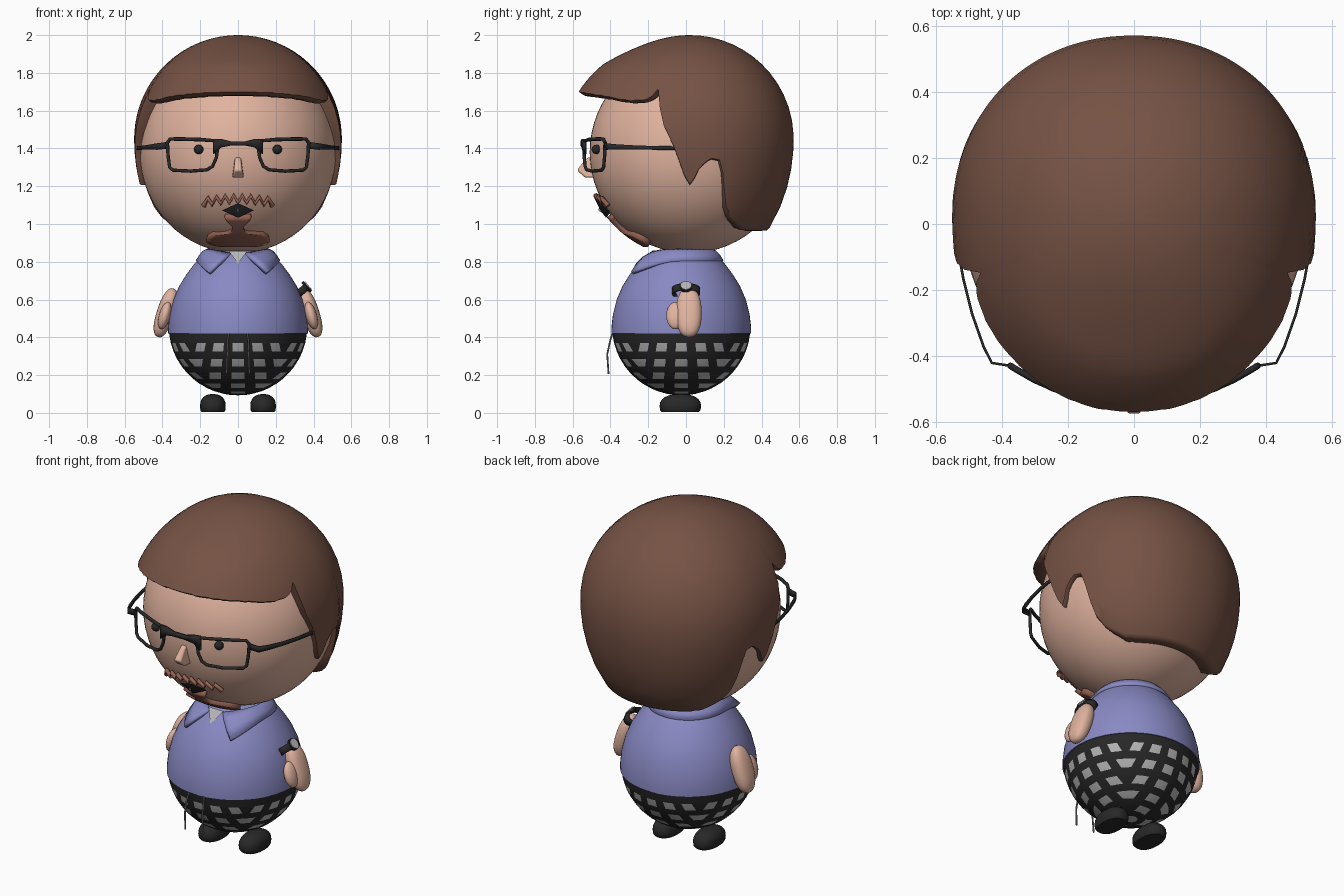
import bpy, bmesh, math
from mathutils import Vector, Matrix

if "Cube" in bpy.data.objects:
    bpy.data.objects.remove(bpy.data.objects["Cube"])

def material(name, r, g, b):
    m = bpy.data.materials.new(name)
    m.diffuse_color = (r, g, b, 1)
    m.use_nodes = True
    m.node_tree.nodes["Principled BSDF"].inputs["Base Color"].default_value = m.diffuse_color
    return m

SKIN = material("skin", .75, .45, .345)
HAIR = material("hair_brown", .18, .085, .058)
BEARD = material("beard_brown", .30, .12, .084)
SHIRT = material("shirt_blue", .25, .25, .55)
BLACK = material("charcoal", .021, .021, .022)
CHECK = material("check_grey", .47, .47, .47)
STRING = material("string_grey", .18, .18, .18)

def mesh(name, verts, faces, *mats):
    me = bpy.data.meshes.new(name)
    me.from_pydata(verts, [], faces)
    bm = bmesh.new()
    bm.from_mesh(me)
    bmesh.ops.recalc_face_normals(bm, faces=bm.faces)
    bm.to_mesh(me)
    bm.free()
    for m in mats:
        me.materials.append(m)
    ob = bpy.data.objects.new(name, me)
    bpy.context.collection.objects.link(ob)
    return ob

def ellipsoid(name, loc, size, mat, tilt=0, segs=32, floor=None, power=1):
    bm = bmesh.new()
    bmesh.ops.create_uvsphere(bm, u_segments=segs, v_segments=segs // 2, radius=1)
    for v in bm.verts:
        v.co = [math.copysign(abs(c) ** power, c) for c in v.co]
    bm.transform(Matrix.Translation(loc) @ Matrix.Rotation(tilt, 4, 'Y') @ Matrix.Diagonal((*size, 1)))
    for v in bm.verts:
        if floor is not None:
            v.co.z = max(v.co.z, floor)
    ob = mesh(name, [], [], mat)
    bm.to_mesh(ob.data)
    bm.free()
    return ob

def tube(name, pts, radius, mat, cyclic=False, radii=None):
    cu = bpy.data.curves.new(name, 'CURVE')
    cu.dimensions = '3D'
    cu.bevel_depth, cu.bevel_resolution, cu.use_fill_caps = radius, 2, True
    sp = cu.splines.new('POLY')
    sp.points.add(len(pts) - 1)
    for i, p in enumerate(pts):
        sp.points[i].co = (*p, 1)
        sp.points[i].radius = radii[i] if radii else 1
    sp.use_cyclic_u = cyclic
    cu.materials.append(mat)
    ob = bpy.data.objects.new(name, cu)
    bpy.context.collection.objects.link(ob)
    return ob

def grid_faces(rows, cols, wrap=False):
    return [(r * cols + c, r * cols + (c + 1) % cols, (r + 1) * cols + (c + 1) % cols, (r + 1) * cols + c)
            for r in range(rows - 1) for c in range(cols if wrap else cols - 1)]

def thicken(ob, t, offset=0):
    sol = ob.modifiers.new("thick", 'SOLIDIFY')
    sol.thickness, sol.offset = t, offset

def lerp_table(t, x):
    for (x0, y0), (x1, y1) in zip(t, t[1:]):
        if x <= x1:
            return y0 + (y1 - y0) * max(0, (x - x0) / (x1 - x0))
    return t[-1][1]

def face_y(x, z, r=.53):
    return .02 - math.sqrt(max(.002, r * r - x * x - (z - 1.38) ** 2))

# Head
ellipsoid("head", (0, .02, 1.38), (.52, .53, .534), SKIN, segs=64)

# Hair: columns running from the crown down to a shaped hairline, closed back to the head
EDGE = [(-.6, 1.71), (-.56, 1.70), (-.46, 1.685), (-.3, 1.655), (-.21, 1.66), (-.17, 1.685), (-.145, 1.72),
        (-.14, 1.62), (-.12, 1.53), (-.05, 1.385), (-.02, 1.28), (.025, 1.205), (.07, 1.30), (.125, 1.35),
        (.185, 1.34), (.2, 1.24), (.21, 1.1), (.24, 1.04), (.31, .985), (.6, .975)]

def hair_point(a, z):
    d = (z - 1.45) / .55 * (1 if z > 1.45 else .75)
    s = .55 * math.sqrt(max(0, 1 - d * d))
    c, q = (math.copysign(abs(t) ** .95, t) for t in (math.cos(a), math.sin(a)))
    bulge = 1 + .2 * min(1, max(0, (2 - z) / .15)) if q < 0 else 1
    return Vector((s * c, .02 + s * bulge * q, z))

COLS, ROWS = 160, 18
columns = []
for i in range(COLS):
    a = 2 * math.pi * i / COLS
    z = 1.9
    while z > lerp_table(EDGE, hair_point(a, z).y):
        z -= .004
    col = [hair_point(a, 2 - (2 - z) * (k / ROWS) ** 2) for k in range(1, ROWS + 1)]
    d = col[-1] - Vector((0, .02, z))
    inner = min(1, .5 * math.sqrt(1 - ((z - 1.38) / .53) ** 2) / d.length)
    columns.append(col + [Vector((0, .02, z - .06 * (1 - inner))) + d * (1 - .15 * (1 - inner)),
                          Vector((0, .02, z - .07 * (1 - inner))) + d * (1 - .4 * (1 - inner)),
                          Vector((0, .02, z)) + d * inner])
verts = [col[k] for k in range(ROWS + 3) for col in columns] + [Vector((0, .02, 2))]
faces = grid_faces(ROWS + 3, COLS, True) + [(i, (i + 1) % COLS, len(verts) - 1) for i in range(COLS)]
mesh("hair", verts, faces, HAIR)

# Nose
nose = mesh("nose", [(-.018, -.47, 1.36), (.018, -.47, 1.36), (-.032, -.47, 1.245), (.032, -.47, 1.245),
                     (-.014, -.525, 1.35), (.014, -.525, 1.35), (-.022, -.577, 1.285), (.022, -.577, 1.285),
                     (-.03, -.535, 1.245), (.03, -.535, 1.245)],
            [(0, 1, 5, 4), (4, 5, 7, 6), (6, 7, 9, 8), (8, 9, 3, 2), (0, 4, 6, 8, 2), (1, 3, 9, 7, 5), (0, 2, 3, 1)], SKIN)
bev = nose.modifiers.new("round", 'BEVEL')
bev.width, bev.segments = .01, 2

# Eyes and glasses
def lens_y(x):
    return -.55 + .87 * x * x

RIM = [(.105, 1.42), (.115, 1.44), (.2, 1.447), (.3, 1.45), (.36, 1.45), (.374, 1.43), (.37, 1.36),
       (.362, 1.30), (.345, 1.285), (.25, 1.28), (.165, 1.287), (.135, 1.305), (.115, 1.35)]
TEMPLE = [(.365, -.43, 1.418, .018), (.43, -.42, 1.41, .017), (.455, -.37, 1.408, .014), (.49, -.27, 1.405, .011),
          (.515, -.17, 1.403, .010), (.528, -.1, 1.402, .010), (.54, .02, 1.4, .010)]
for s, side in ((-1, "left"), (1, "right")):
    ellipsoid("eye_" + side, (s * .208, -.475, 1.395), (.025, .025, .025), BLACK, segs=16)
    tube("rim_" + side, [(s * x, lens_y(x), z) for x, z in RIM], .009, BLACK, True,
         [1.1 if z > 1.4 else 1 for x, z in RIM])
    verts = [(s * x, y, z + k * h) for k in (-1, 1) for x, y, z, h in TEMPLE]
    thicken(mesh("temple_" + side, verts, grid_faces(2, len(TEMPLE)), BLACK), .008)
verts = [(x, lens_y(x), z) for x, lo, hi in ((-.13, 1.37, 1.45), (-.09, 1.405, 1.45), (-.04, 1.415, 1.438),
         (.04, 1.415, 1.438), (.09, 1.405, 1.45), (.13, 1.37, 1.45)) for z in (lo, hi)]
thicken(mesh("bridge", verts, grid_faces(6, 2), BLACK), .02)

# Zigzag moustache
pts = []
for i in range(17):
    x = -.182 + .364 * i / 16
    z = 1.115 + .016 * math.cos(x * 9) + (.02 if i % 2 else -.018)
    pts.append((x, face_y(x, z, .548), z))
tube("moustache", pts, .013, BEARD)

# Mouth: diamond sloped with the face, with a small light centre
def diamond(name, w, h, y, z, mat):
    mesh(name, [(-w, y + .028, z), (0, y - .62 * h, z + h), (w, y + .028, z), (0, y + .62 * h, z - h),
                (0, y - .008, z), (0, y + .06, z)],
         [(0, 1, 4), (1, 2, 4), (2, 3, 4), (3, 0, 4), (1, 0, 5), (2, 1, 5), (3, 2, 5), (0, 3, 5)], mat)
diamond("mouth", .085, .038, -.447, 1.072, BLACK)
diamond("mouth_centre", .02, .011, -.455, 1.072, CHECK)

# Goatee: strip of varying width wrapped on the chin
GOATEE = [(1.035, .072), (1.015, .062), (.985, .032), (.955, .034), (.946, .06), (.938, .14), (.92, .168),
          (.9, .165), (.885, .14), (.877, .09)]
verts = [(w * (c / 5 - 1), face_y(w * (c / 5 - 1), z, .558), z) for z, w in GOATEE for c in range(11)]
goatee = mesh("goatee", verts, grid_faces(len(GOATEE), 11), BEARD)
if goatee.data.polygons[40].normal.y > 0:
    goatee.data.flip_normals()
thicken(goatee, .05, -1)

# Shirt
BY = -.025
PROFILE = [(.34, .42), (.37, .42), (.369, .46), (.362, .52), (.342, .6), (.312, .67), (.275, .73), (.23, .79),
           (.185, .835), (.15, .86)]
verts = [(r * math.cos(i * math.pi / 32), BY + r * math.sin(i * math.pi / 32), z) for r, z in PROFILE for i in range(64)]
n = len(verts)
mesh("shirt", verts, grid_faces(len(PROFILE), 64, True) + [tuple(range(n - 64, n))], SHIRT)

# Collar: flared ring, open and dipping at the front with drooping points
verts = []
for k in range(4):
    for i in range(41):
        u = abs(i / 20 - 1)                       # 1 at the front opening, 0 at the back
        f = max(0, (u - .6) / .4) ** 2
        a = math.pi / 2 + (i / 20 - 1) * math.radians(168 - 6 * k)
        r = .16 + .01 * f + (.055 + .075 * f) * k / 3
        z = .86 - .022 * f - (.058 + .04 * f) * k / 3 + .012 * math.sin(k * math.pi / 3)
        verts.append((r * math.cos(a), BY + r * math.sin(a), z))
thicken(mesh("collar", verts, grid_faces(4, 41), SHIRT), .02)
mesh("undershirt", [(-.05, -.205, .858), (.05, -.205, .858), (0, -.26, .79)], [(0, 1, 2)], CHECK)

# Checked trousers: a square grid folded into a bowl, so rows circle it and columns fan from four sides
R, CZ, TOP = .367, .46, 1 - 5.5 / 90
ROW, COL = 14 / 90, .31
lines = {0, TOP}
for k in range(6):
    lines |= {1 - 18 / 90 - ROW * k + d for d in (-.041, .041)}
for k in range(4):
    lines |= {COL * k + d for d in (-.085, .085)}
lines = sorted(v for v in lines if 0 <= v <= TOP)
lines = [-v for v in reversed(lines[1:])] + lines

def fold(a, b):
    m = max(abs(a), abs(b))
    t = math.radians(90 * m)
    if m == 0:
        return (0, BY, CZ - R)
    if abs(a) > abs(b):
        ph = math.pi / 4 * b / a + (math.pi if a < 0 else 0)
    else:
        ph = math.pi / 2 - math.pi / 4 * a / b + (math.pi if b < 0 else 0)
    return (R * math.sin(t) * math.cos(ph), BY + R * math.sin(t) * math.sin(ph), CZ - R * math.cos(t))

L = len(lines)
trousers = mesh("trousers", [fold(a, b) for a in lines for b in lines], grid_faces(L, L), BLACK, CHECK)
for i, f in enumerate(trousers.data.polygons):
    r, c = divmod(i, L - 1)
    a, b = abs(lines[r] + lines[r + 1]) / 2, abs(lines[c] + lines[c + 1]) / 2
    row, col = (max(a, b) - .8) / ROW, min(a, b) / COL
    f.material_index = int(abs(row - round(row)) < .041 / ROW and row < .5 and abs(col - round(col)) < .085 / COL)
if trousers.data.polygons[0].normal.dot(trousers.data.polygons[0].center - Vector((0, BY, CZ))) < 0:
    trousers.data.flip_normals()

for s, side in ((-1, "left"), (1, "right")):
    # Drawstrings
    tube("drawstring_" + side, [(s * .05, -.39, .42), (s * .055, -.402, .38), (s * .057, -.417, .31),
                                (s * .06, -.41, .205)], .005, STRING)
    # Arms, thumbs and shoes
    ellipsoid("arm_" + side, (s * .383, .015, .53), (.047, .068, .135), SKIN, -s * .31, power=.85)
    ellipsoid("thumb_" + side, (s * .388, -.055, .515), (.03, .05, .075), SKIN, -s * .28, 20)
    ellipsoid("shoe_" + side, (s * .133, -.03, .035), (.068, .11, .065), BLACK, 0, 24, .004, .85)

# Watch: band around the wrist and a round dial
axis = Matrix.Translation((.337, 0, .645)) @ Matrix.Rotation(-.7, 4, 'Y')
verts = [axis @ Vector((.036 * math.cos(i * math.pi / 12), .068 * math.sin(i * math.pi / 12), z))
         for z in (-.02, .02) for i in range(24)]
thicken(mesh("watch_band", verts, grid_faces(2, 24, True), BLACK), .012)
for name, r, x, mat in (("watch_case", .034, .042, BLACK), ("watch_dial", .028, .047, CHECK)):
    verts = [axis @ Vector((x + d, r * math.cos(i * math.pi / 8), r * math.sin(i * math.pi / 8)))
             for d in (-.015, 0) for i in range(16)]
    mesh(name, verts, grid_faces(2, 16, True) + [tuple(range(16)), tuple(range(16, 32))], mat)

# Smooth shading with sharp edges kept
for ob in bpy.context.scene.objects:
    ob.select_set(ob.type == 'MESH')
bpy.context.view_layer.objects.active = bpy.data.objects["head"]
bpy.ops.object.shade_smooth_by_angle(angle=math.radians(40))
